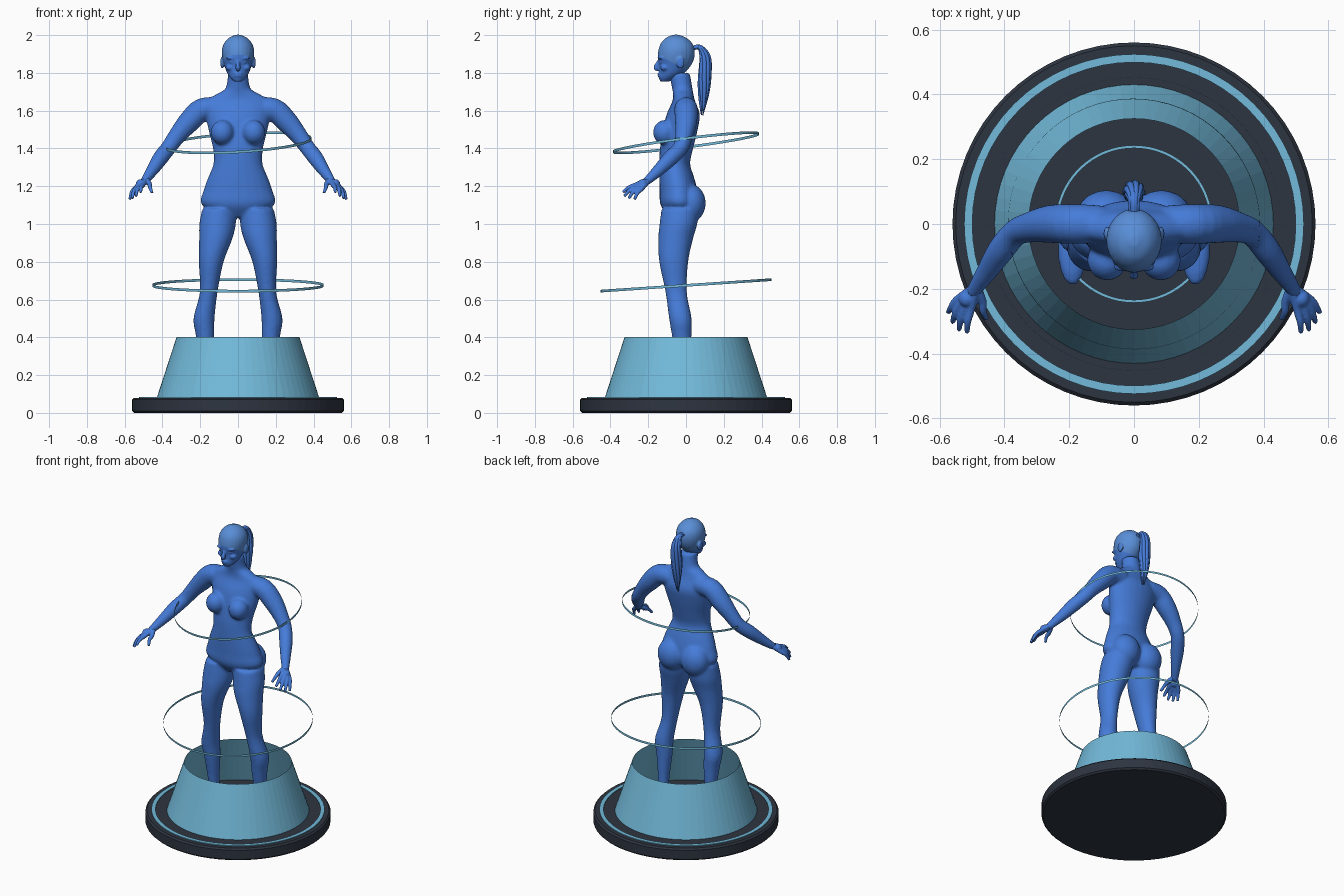
import bpy, bmesh, math
from mathutils import Vector, Matrix

cube = bpy.data.objects.get("Cube")
if cube:
    bpy.data.objects.remove(cube, do_unlink=True)


def material(name, rgb):
    m = bpy.data.materials.new(name)
    m.use_nodes = True
    m.diffuse_color = (*rgb, 1)
    m.node_tree.nodes["Principled BSDF"].inputs["Base Color"].default_value = (*rgb, 1)
    return m


SKIN = material("figure blue", (0.06, 0.2, 0.69))
HAIR = material("hair blue", (0.1, 0.27, 0.68))
GLOW = material("light blue", (0.17, 0.49, 0.7))
DARK = material("dark slate", (0.027, 0.035, 0.052))


def add_object(name, bm, mats):
    mesh = bpy.data.meshes.new(name)
    bm.to_mesh(mesh)
    bm.free()
    for m in mats:
        mesh.materials.append(m)
    ob = bpy.data.objects.new(name, mesh)
    bpy.context.collection.objects.link(ob)
    return ob


def spline(rows, steps=4):
    """Catmull-Rom interpolation of equal-length tuples."""
    rows = [Vector(r) for r in rows]
    ext = [rows[0]] + rows + [rows[-1]]
    out = []
    for a, b, c, d in zip(ext, ext[1:], ext[2:], ext[3:]):
        for i in range(steps):
            t = i / steps
            out.append(b + (c - a) * (t / 2) + (a * 2 - b * 5 + c * 4 - d) * (t * t / 2)
                       + (b * 3 - a - c * 3 + d) * (t ** 3 / 2))
    return out + [rows[-1]]


def skin_rings(bm, rings, n=24):
    """Closed loft through (centre, u axis, v axis) ellipses."""
    angles = [math.tau * i / n for i in range(n)]
    loops = [[bm.verts.new(c + u * math.cos(a) + v * math.sin(a)) for a in angles]
             for c, u, v in rings]
    for low, high in zip(loops, loops[1:]):
        for i in range(n):
            j = (i + 1) % n
            bm.faces.new((low[i], low[j], high[j], high[i]))
    bm.faces.new(loops[0][::-1])
    bm.faces.new(loops[-1])


def stack(bm, rows):
    """Loft of level ellipses: x, y, z, half width, half depth."""
    skin_rings(bm, [(Vector(r[:3]), Vector((r[3], 0, 0)), Vector((0, r[4], 0)))
                    for r in spline(rows)])


def tube(bm, rows, n=16):
    """Round limb along a path: x, y, z, radius."""
    pts = spline(rows)
    ref = Vector((0.5, 0.6, -0.6))
    rings = []
    for i, p in enumerate(pts):
        t = Vector(pts[min(i + 1, len(pts) - 1)][:3]) - Vector(pts[max(i - 1, 0)][:3])
        u = t.cross(ref).normalized()
        v = t.cross(u).normalized()
        rings.append((Vector(p[:3]), u * p[3], v * p[3]))
    skin_rings(bm, rings, n)


def blob(bm, centre, radii):
    m = Matrix.Translation(centre) @ Matrix.Diagonal((*radii, 1))
    bmesh.ops.create_uvsphere(bm, u_segments=20, v_segments=12, radius=1, matrix=m)


def mirror(bm):
    dup = bmesh.ops.duplicate(bm, geom=bm.verts[:] + bm.edges[:] + bm.faces[:])["geom"]
    for v in dup:
        if isinstance(v, bmesh.types.BMVert):
            v.co.x = -v.co.x


def fuse(name, bm, mats, voxel, smooth):
    """Merge overlapping parts into one smooth skin."""
    bmesh.ops.recalc_face_normals(bm, faces=bm.faces)
    ob = add_object(name, bm, mats)
    r = ob.modifiers.new("fuse", "REMESH")
    r.mode, r.voxel_size, r.use_smooth_shade = "VOXEL", voxel, True
    s = ob.modifiers.new("relax", "SMOOTH")
    s.factor, s.iterations = 0.5, smooth
    return ob


# Body: paired limbs, bust and hips first, then the trunk
bm = bmesh.new()
stack(bm, [(.1, -.03, 1.08, .09, .1), (.108, -.04, 1.0, .097, .1), (.118, -.055, .92, .088, .092),
           (.142, -.065, .8, .066, .077), (.155, -.052, .64, .047, .057), (.18, -.03, .5, .056, .06),
           (.174, -.022, .4, .048, .051), (.172, -.01, .24, .034, .037), (.172, 0, .09, .032, .04)])
blob(bm, (.19, -.08, .108), (.046, .112, .028))
tube(bm, [(.1, 0, 1.61, .058), (.19, 0, 1.605, .063), (.26, 0, 1.54, .059), (.32, -.01, 1.47, .048),
          (.367, -.028, 1.405, .042), (.41, -.08, 1.35, .042), (.45, -.14, 1.29, .034),
          (.487, -.195, 1.238, .025), (.5, -.215, 1.222, .022)])
blob(bm, (.083, -.112, 1.485), (.062, .063, .066))
blob(bm, (.085, .025, 1.11), (.093, .08, .1))
mirror(bm)
stack(bm, [(0, -.03, 1.035, .06, .06), (0, -.035, 1.1, .192, .1), (0, -.04, 1.18, .182, .1),
           (0, -.05, 1.25, .157, .092), (0, -.06, 1.32, .13, .082), (0, -.05, 1.4, .133, .088),
           (0, -.03, 1.5, .157, .092), (0, -.015, 1.58, .17, .088), (0, -.012, 1.65, .17, .06),
           (0, -.015, 1.69, .11, .054), (0, -.02, 1.72, .065, .054), (0, -.035, 1.8, .053, .056)])
fuse("body", bm, [SKIN], .008, 10)

# Hands: each finger runs from the wrist over its knuckle to the tip
bm = bmesh.new()
wrist = (.487, -.195, 1.238, .016)
for knuckle, tip in [((.503, -.262, 1.208), (.515, -.335, 1.168)), ((.522, -.258, 1.2), (.54, -.327, 1.147)),
                     ((.536, -.248, 1.194), (.56, -.303, 1.135)), ((.545, -.234, 1.188), (.573, -.272, 1.13)),
                     ((.468, -.238, 1.21), (.455, -.292, 1.165))]:
    mid = Vector(knuckle).lerp(Vector(tip), .5) + Vector((.004, -.004, .006))
    tube(bm, [wrist, (*knuckle, .0135), (*mid, .011), (*tip, .008)], 10)
blob(bm, (.515, -.23, 1.213), (.026, .027, .024))
mirror(bm)
fuse("hands", bm, [SKIN], .004, 3)

# Head: ears, brows, eyes and cheeks paired, then skull, nose and lips
bm = bmesh.new()
blob(bm, (.083, -.03, 1.855), (.011, .022, .032))
blob(bm, (.036, -.133, 1.878), (.028, .014, .007))
blob(bm, (.033, -.128, 1.858), (.014, .012, .008))
blob(bm, (.042, -.112, 1.828), (.024, .024, .018))
mirror(bm)
stack(bm, [(0, -.112, 1.755, .022, .024), (0, -.095, 1.775, .042, .049), (0, -.075, 1.8, .058, .067),
           (0, -.058, 1.84, .073, .085), (0, -.053, 1.88, .083, .097), (0, -.05, 1.92, .085, .096),
           (0, -.05, 1.955, .075, .084), (0, -.052, 1.985, .049, .055), (0, -.053, 2.002, .012, .015)])
tube(bm, [(0, -.137, 1.872, .008), (0, -.152, 1.848, .01), (0, -.158, 1.826, .014), (0, -.146, 1.816, .008)])
for z in (1.795, 1.784):
    blob(bm, (0, -.14, z), (.023, .011, .006))
head = fuse("head", bm, [SKIN, HAIR], .005, 3)

# Hairline: cut the finished head along a slanted plane and colour the cap
baked = bpy.data.meshes.new_from_object(head.evaluated_get(bpy.context.evaluated_depsgraph_get()))
head.modifiers.clear()
head.data = baked
bm = bmesh.new()
bm.from_mesh(baked)
point, normal = Vector((0, 0, 1.815)), Vector((0, .55, 1)).normalized()
bmesh.ops.bisect_plane(bm, geom=bm.verts[:] + bm.edges[:] + bm.faces[:],
                       plane_co=point, plane_no=normal)
for f in bm.faces:
    f.smooth = True
    above = (f.calc_center_median() - point).dot(normal) > 0
    f.material_index = int(above and abs(f.calc_center_median().x) < .089)
bm.to_mesh(baked)
bm.free()

# Ponytail: a bundle of tapering strands around a core
bm = bmesh.new()
path = [(0, .03, 1.93, .016), (0, .075, 1.935, .018), (0, .102, 1.88, .03),
        (0, .098, 1.78, .034), (0, .093, 1.69, .026), (0, .087, 1.6, .008)]
tube(bm, [(x, y, z, r * .8) for x, y, z, r in path], 10)
for k in range(8):
    a = math.tau * k / 8
    tube(bm, [(r * .68 * math.cos(a + i * .25), y + r * .68 * math.sin(a + i * .25),
               z - .012 * (k % 3) * (i > 2), r * .38)
              for i, (x, y, z, r) in enumerate(path)], 8)
bmesh.ops.recalc_face_normals(bm, faces=bm.faces)
for f in bm.faces:
    f.smooth = True
add_object("ponytail", bm, [SKIN])


def lathe(name, profile, mat, n=64):
    bm = bmesh.new()
    vs = [bm.verts.new((r, 0, z)) for r, z in profile]
    es = [bm.edges.new(p) for p in zip(vs, vs[1:])]
    bmesh.ops.spin(bm, geom=vs + es, cent=(0, 0, 0), axis=(0, 0, 1), angle=math.tau, steps=n)
    bmesh.ops.remove_doubles(bm, verts=bm.verts, dist=.0001)
    bmesh.ops.recalc_face_normals(bm, faces=bm.faces)
    return add_object(name, bm, [mat])


def floor_ring(name, inner, outer):
    lathe(name, [(inner, .079), (inner, .085), (outer, .085), (outer, .079)], GLOW)


# Projector base, glowing floor rings and open cone
lathe("base", [(0, 0), (.55, 0), (.56, .01), (.56, .07), (.55, .08), (0, .08)], DARK)
floor_ring("outer_floor_ring", .499, .524)
floor_ring("inner_floor_ring", .234, .243)
lathe("cone", [(.43, .08), (.325, .402)], GLOW)

# Tilted floating bands
for name, r, z, tilt in [("lower_band", .453, .675, (.067, 0, 0)),
                         ("upper_band", .389, 1.43, (.125, -.06, 0))]:
    band = lathe(name, [(r, -.007), (r, .007)], GLOW)
    band.location.z = z
    band.rotation_euler = tilt
